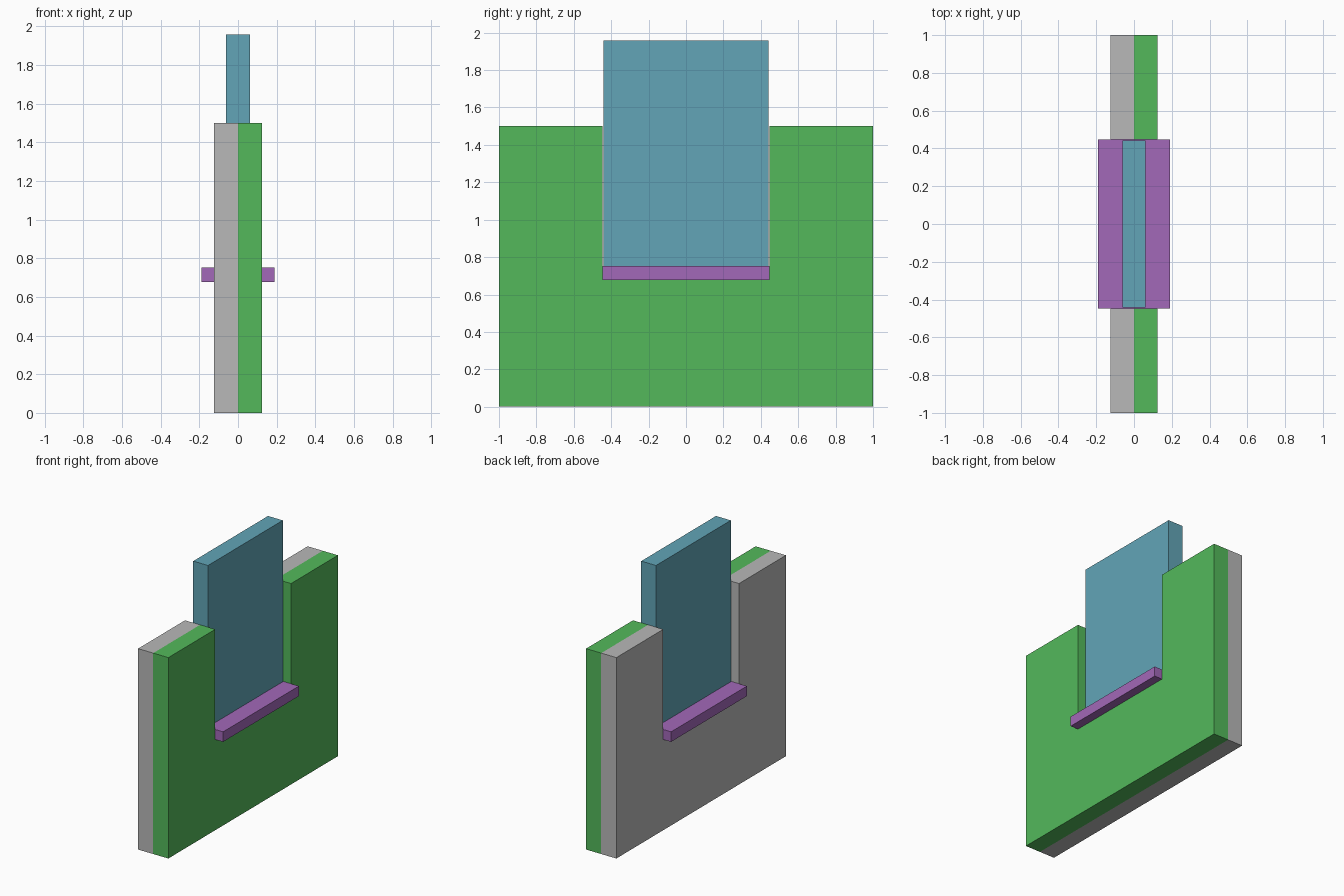
import bpy

if "Cube" in bpy.data.objects:
    bpy.data.objects.remove(bpy.data.objects["Cube"])


def material(name, rgb):
    mat = bpy.data.materials.new(name)
    mat.use_nodes = True
    mat.diffuse_color = (*rgb, 1)
    mat.node_tree.nodes["Principled BSDF"].inputs["Base Color"].default_value = (*rgb, 1)
    return mat


def extrude_profile(name, profile, x0, x1, mat):
    """Extrude a (y, z) outline from x0 to x1."""
    n = len(profile)
    verts = [(x, y, z) for x in (x0, x1) for y, z in profile]
    faces = [tuple(reversed(range(n))), tuple(range(n, 2 * n))]
    faces += [(i, (i + 1) % n, n + (i + 1) % n, n + i) for i in range(n)]
    mesh = bpy.data.meshes.new(name)
    mesh.from_pydata(verts, [], faces)
    mesh.materials.append(mat)
    obj = bpy.data.objects.new(name, mesh)
    bpy.context.collection.objects.link(obj)
    return obj


def rectangle(half_y, z0, z1):
    return [(-half_y, z0), (half_y, z0), (half_y, z1), (-half_y, z1)]


green = material("green", (0.087, 0.485, 0.105))
grey = material("light grey", (0.479, 0.479, 0.479))
blue = material("dusty blue", (0.122, 0.376, 0.474))
purple = material("purple", (0.361, 0.138, 0.479))

WALL, SLOT = 0.125, 0.447
SILL_BOTTOM, SILL_TOP, WALL_TOP = 0.677, 0.752, 1.5

# Two wall leaves, each with an open-topped slot
wall = [(-1, 0), (1, 0), (1, WALL_TOP), (SLOT, WALL_TOP), (SLOT, SILL_BOTTOM),
        (-SLOT, SILL_BOTTOM), (-SLOT, WALL_TOP), (-1, WALL_TOP)]
extrude_profile("left_wall_leaf", wall, 0, WALL, green)
extrude_profile("right_wall_leaf", wall, -WALL, 0, grey)

# Sill lying in the bottom of the slot
extrude_profile("sill", rectangle(SLOT, SILL_BOTTOM, SILL_TOP), -0.19, 0.19, purple)

# Tall panel standing on the sill
extrude_profile("window_panel", rectangle(0.441, SILL_TOP, 1.957), -0.061, 0.061, blue)
